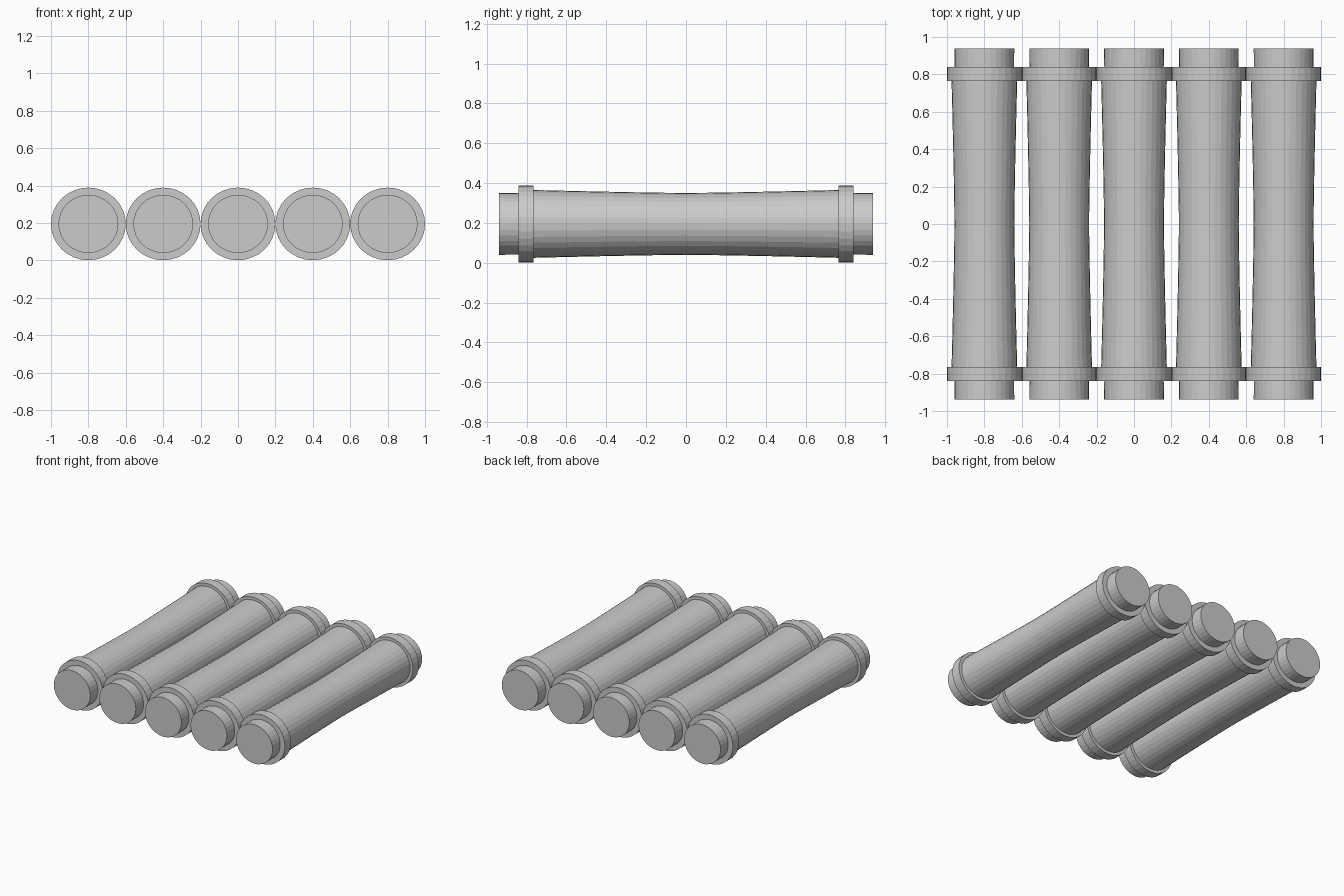
import bpy, bmesh, math

if "Cube" in bpy.data.objects:
    bpy.data.objects.remove(bpy.data.objects["Cube"])

SIDES = 32
SQUASH = 0.97      # rollers are slightly flattened in height
CENTRE_Z = 0.195


def lathe(name, profile, x):
    """Closed solid of revolution about the y axis; profile is (y, radius)."""
    bm = bmesh.new()
    rings = []
    for y, r in profile:
        rings.append([bm.verts.new((r * math.cos(2 * math.pi * i / SIDES), y,
                                    r * SQUASH * math.sin(2 * math.pi * i / SIDES)))
                      for i in range(SIDES)])
    for a, b in zip(rings, rings[1:]):
        for i in range(SIDES):
            j = (i + 1) % SIDES
            bm.faces.new((a[i], a[j], b[j], b[i]))
    bm.faces.new(rings[0])
    bm.faces.new(rings[-1])
    bmesh.ops.recalc_face_normals(bm, faces=bm.faces)
    mesh = bpy.data.meshes.new(name)
    bm.to_mesh(mesh)
    bm.free()
    obj = bpy.data.objects.new(name, mesh)
    obj.location = (x, 0, CENTRE_Z)
    bpy.context.collection.objects.link(obj)
    return obj


# Half outline of one roller: waisted body, collar, end stub
half = [(y, 0.16 + 0.0155 * (y / 0.765) ** 1.3) for y in (0.1, 0.25, 0.4, 0.58, 0.765)]
half += [(0.765, 0.2), (0.84, 0.2), (0.84, 0.159), (0.938, 0.16)]
profile = [(-y, r) for y, r in reversed(half)] + [(0, 0.16)] + half

# Row of five rollers with touching collars
for k in range(5):
    lathe(f"roller_{k + 1}", profile, (k - 2) * 0.4)
